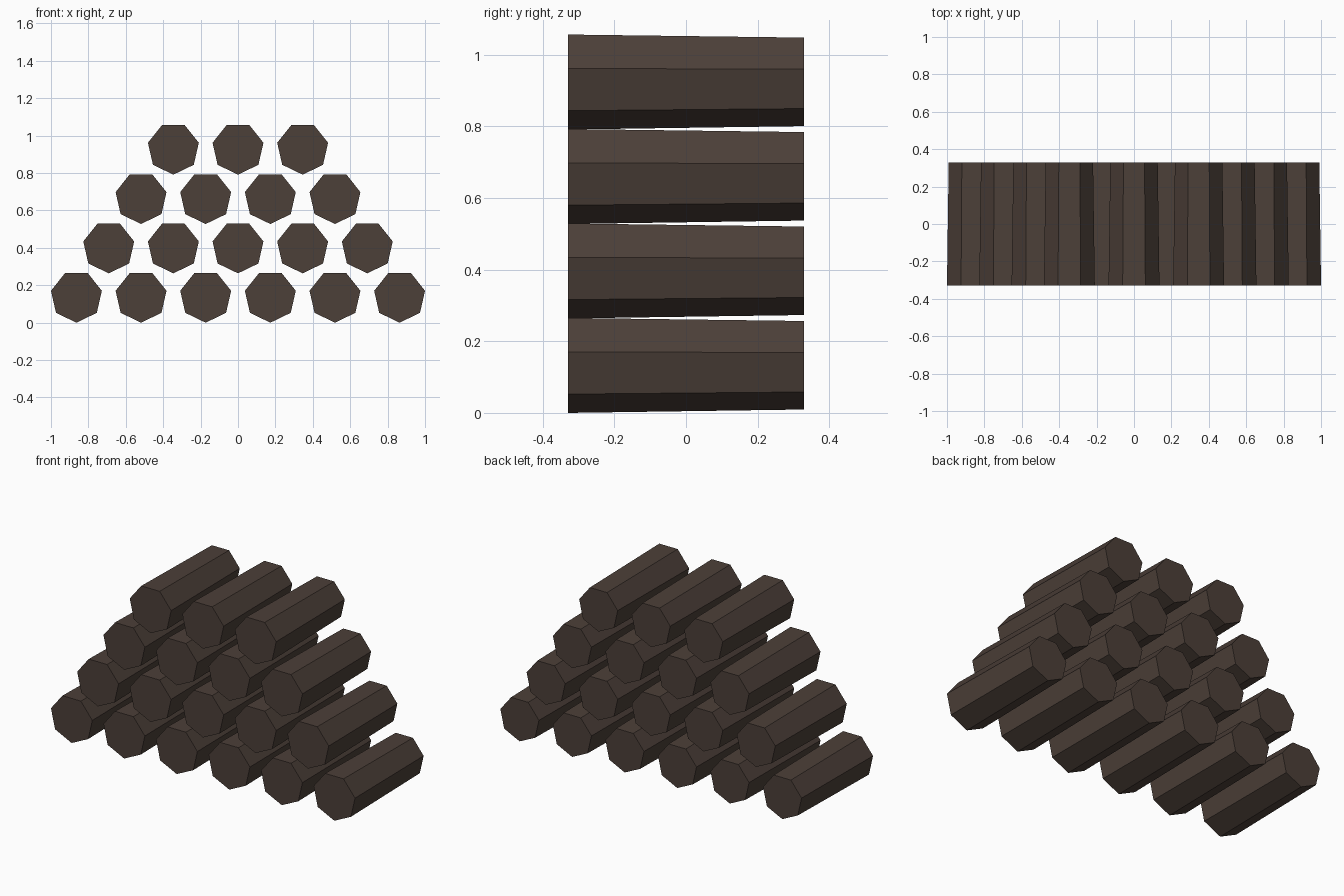
import bpy
import bmesh
import math

if "Cube" in bpy.data.objects:
    bpy.data.objects.remove(bpy.data.objects["Cube"])

FRONT_R, BACK_R = 0.1395, 0.130   # logs taper slightly towards the back
HALF_LEN = 0.329
STEP_X, STEP_Z = 0.3456, 0.2638
SIDES = 7

# dark bark colour
bark = bpy.data.materials.new("dark_brown_bark")
bark.diffuse_color = (0.072, 0.050, 0.040, 1.0)
bark.use_nodes = True
bark.node_tree.nodes["Principled BSDF"].inputs["Base Color"].default_value = bark.diffuse_color


def log_mesh():
    """Tapered seven-sided log along y, one corner pointing down."""
    bm = bmesh.new()
    rings = []
    for y, r in ((-HALF_LEN, FRONT_R), (HALF_LEN, BACK_R)):
        angles = [-math.pi / 2 + i * 2 * math.pi / SIDES for i in range(SIDES)]
        rings.append([bm.verts.new((r * math.cos(a), y, r * math.sin(a))) for a in angles])
    front, back = rings
    bm.faces.new(front)
    bm.faces.new(back[::-1])
    for i in range(SIDES):
        j = (i + 1) % SIDES
        bm.faces.new((front[i], back[i], back[j], front[j]))
    bmesh.ops.recalc_face_normals(bm, faces=bm.faces)
    mesh = bpy.data.meshes.new("log")
    bm.to_mesh(mesh)
    bm.free()
    mesh.materials.append(bark)
    return mesh


# stacked rows of 6, 5, 4 and 3 logs
mesh = log_mesh()
for row, count in enumerate((6, 5, 4, 3)):
    for k in range(count):
        log = bpy.data.objects.new(f"log_row{row + 1}_{k + 1}", mesh)
        log.location = ((k - (count - 1) / 2) * STEP_X, 0, FRONT_R + row * STEP_Z)
        bpy.context.collection.objects.link(log)
